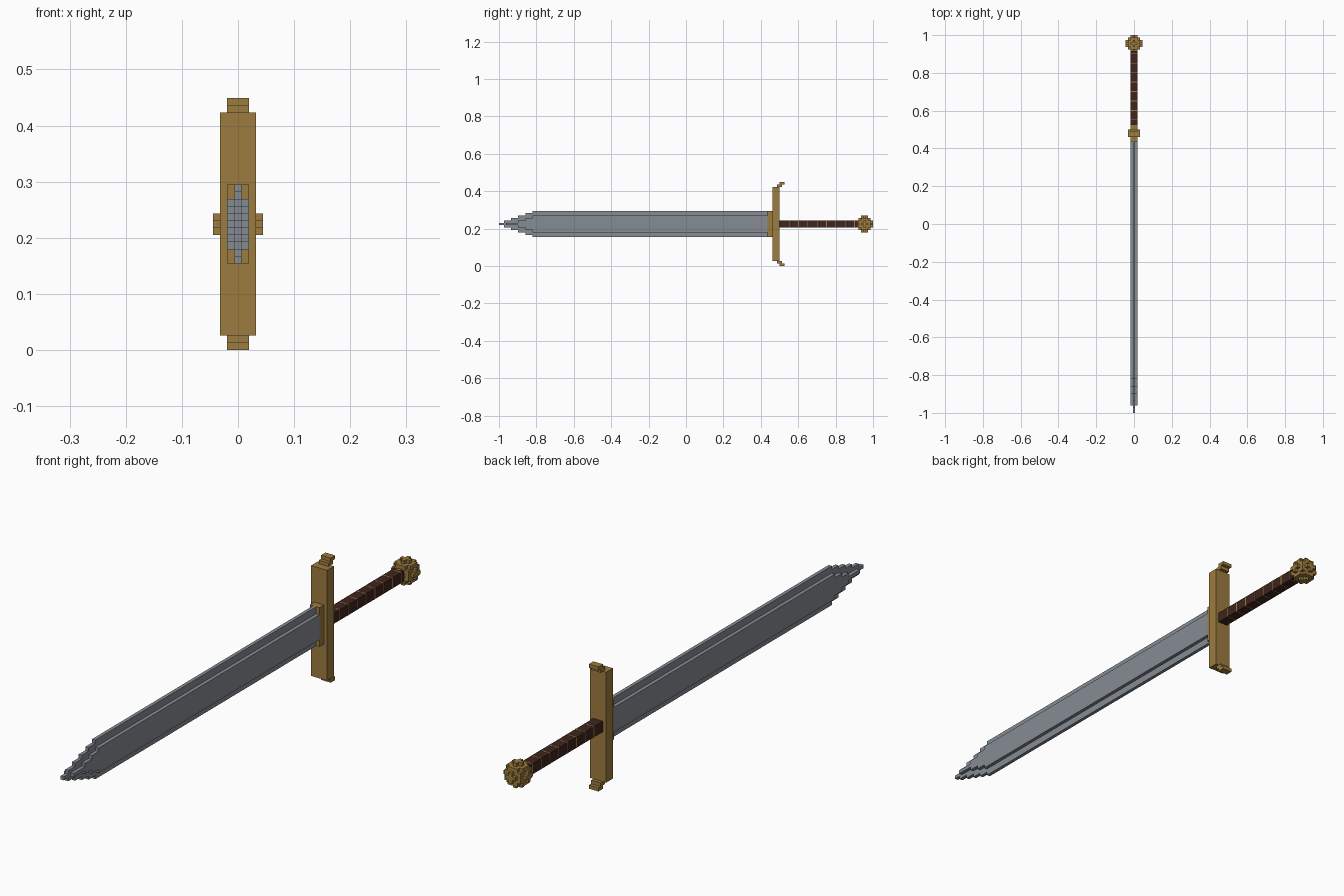
import bpy, bmesh
from itertools import product
from mathutils import Vector

V = 2 / 156                      # edge of one block
MID = 17.5 * V                   # height of the sword's long axis

if "Cube" in bpy.data.objects:
    bpy.data.objects.remove(bpy.data.objects["Cube"], do_unlink=True)


def material(name, rgb):
    mat = bpy.data.materials.new(name)
    mat.use_nodes = True
    mat.diffuse_color = (*rgb, 1)
    mat.node_tree.nodes["Principled BSDF"].inputs["Base Color"].default_value = (*rgb, 1)
    return mat


STEEL = material("steel grey", (0.24, 0.265, 0.30))
GOLD = material("aged gold", (0.34, 0.20, 0.05))
LEATHER = material("dark brown leather", (0.05, 0.018, 0.012))


def place(x, y, z):
    """Block units (y counted from the point, z from the axis) to world."""
    return Vector((x * V, y * V - 1, z * V + MID))


def finish(name, bm, mat):
    bmesh.ops.remove_doubles(bm, verts=bm.verts, dist=1e-6)
    bmesh.ops.recalc_face_normals(bm, faces=bm.faces)
    mesh = bpy.data.meshes.new(name)
    bm.to_mesh(mesh)
    bm.free()
    mesh.materials.append(mat)
    obj = bpy.data.objects.new(name, mesh)
    bpy.context.collection.objects.link(obj)
    return obj


def prism(name, outline, half_x, mat):
    """Extrude a (y, z) outline sideways, centred on x = 0."""
    bm = bmesh.new()
    face = bm.faces.new([bm.verts.new(place(-half_x, y, z)) for y, z in outline])
    side = bmesh.ops.extrude_face_region(bm, geom=[face])["geom"]
    bmesh.ops.translate(bm, vec=(2 * half_x * V, 0, 0),
                        verts=[g for g in side if isinstance(g, bmesh.types.BMVert)])
    return finish(name, bm, mat)


def box(name, half_x, y0, y1, z0, z1, mat):
    return prism(name, [(y0, z0), (y1, z0), (y1, z1), (y0, z1)], half_x, mat)


def stepped(steps, end):
    """Mirrored staircase outline from (start, half height) steps."""
    top = []
    for (y, h), (nxt, _) in zip(steps, steps[1:] + [(end, 0)]):
        top += [(y, h), (nxt, h)]
    return top + [(y, -z) for y, z in reversed(top)]


# Blade: thin cutting edge and thicker core, both stepping to the point
prism("blade_edge", stepped([(0, .5), (2, 1.5), (5, 2.5), (8, 3.5), (11, 4.5), (14, 5.5)], 112),
      0.5, STEEL)
prism("blade_core", stepped([(3, .5), (8, 1.5), (11, 2.5), (14, 3.5)], 112), 1.5, STEEL)

# Collar and crossguard with hooked ends
box("blade_collar", 1.5, 112, 114, -5.5, 5.5, GOLD)
box("crossguard", 2.5, 114, 117, -15.5, 15.5, GOLD)
for side, s in (("upper", 1), ("lower", -1)):
    hook = [(116, 15.5), (118, 15.5), (118, 16.5), (119, 16.5),
            (119, 17.5), (117, 17.5), (117, 16.5), (116, 16.5)]
    prism(side + "_guard_hook", [(y, s * z) for y, z in hook], 1.5, GOLD)

# Grip wound with thin wire bands
box("grip", 1.5, 117, 149.5, -1.5, 1.5, LEATHER)
for i in range(8):
    y = 121 + i * 3.9
    box(f"grip_wire_{i + 1}", 1.53, y - .15, y + .15, -1.53, 1.53, GOLD)

# Pommel: ball of blocks, keeping only the outer faces
cells = {c for c in product(range(-3, 4), repeat=3) if Vector(c).length < 3.3}
bm = bmesh.new()
for c in cells:
    for axis, s in product(range(3), (-1, 1)):
        step = [0, 0, 0]
        step[axis] = s
        if tuple(a + b for a, b in zip(c, step)) in cells:
            continue
        u, w = (axis + 1) % 3, (axis + 2) % 3
        corners = []
        for a, b in ((-1, -1), (1, -1), (1, 1), (-1, 1)):
            p = [float(k) for k in c]
            p[axis] += s / 2
            p[u] += s * a / 2
            p[w] += b / 2
            corners.append(bm.verts.new(place(p[0], p[1] + 152.5, p[2])))
        bm.faces.new(corners)
finish("pommel", bm, GOLD)
